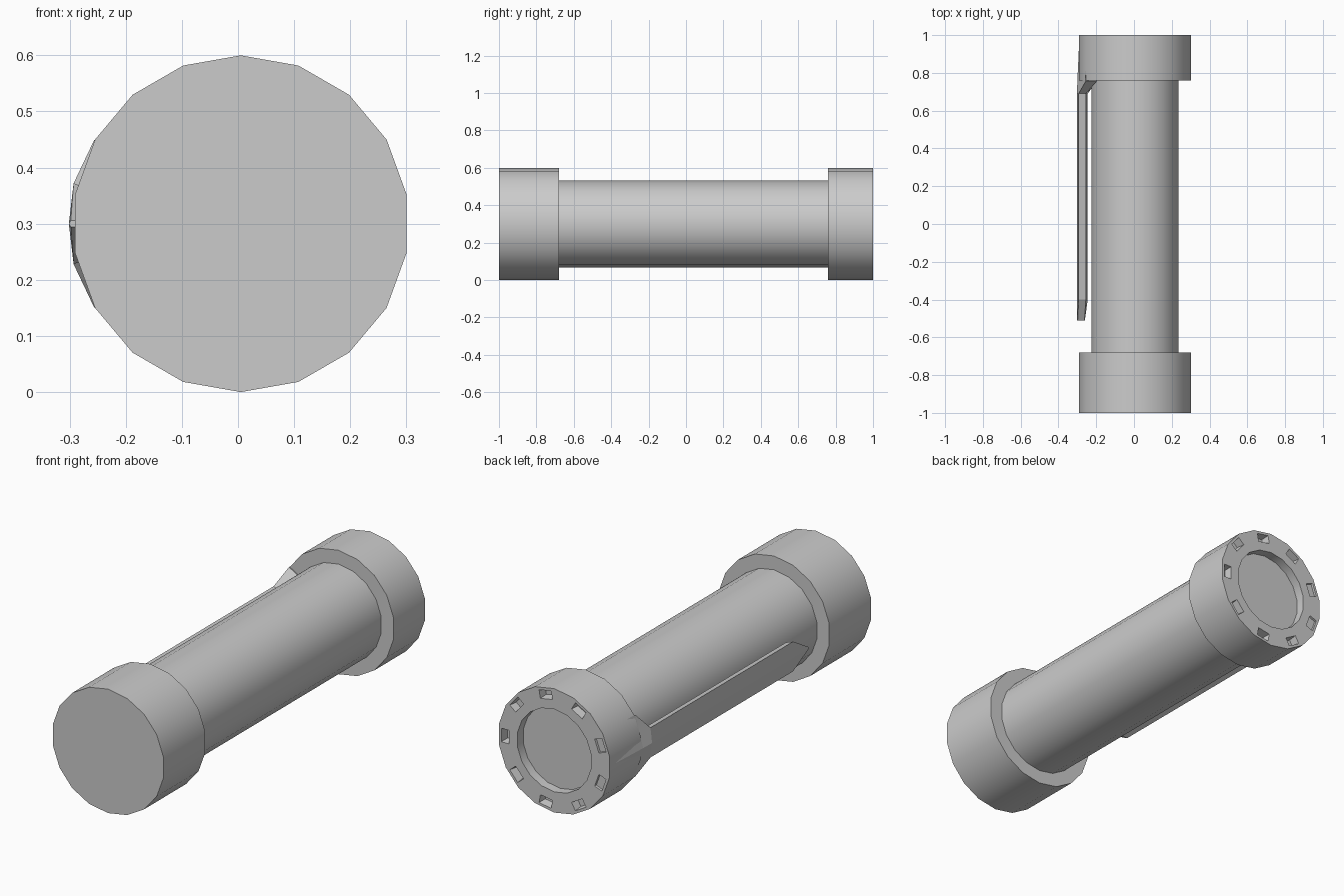
import bpy, bmesh
from math import cos, sin, radians

if "Cube" in bpy.data.objects:
    bpy.data.objects.remove(bpy.data.objects["Cube"])

CX, CZ, SIDES = 0.005, 0.3, 18


def make_object(name, bm):
    bmesh.ops.recalc_face_normals(bm, faces=bm.faces[:])
    mesh = bpy.data.meshes.new(name)
    bm.to_mesh(mesh)
    bm.free()
    obj = bpy.data.objects.new(name, mesh)
    bpy.context.collection.objects.link(obj)
    return obj


def loft(bm, sections):
    """Skin a list of equal-length closed sections and cap both ends."""
    rings = [[bm.verts.new(p) for p in s] for s in sections]
    for a, b in zip(rings, rings[1:]):
        n = len(a)
        for i in range(n):
            bm.faces.new((a[i], a[(i + 1) % n], b[(i + 1) % n], b[i]))
    bm.faces.new(rings[0])
    bm.faces.new(rings[-1])


def circle(r, y):
    # a flat side faces straight along x
    angles = [radians(10 + 360 / SIDES * i) for i in range(SIDES)]
    return [(CX + r * cos(a), y, CZ + r * sin(a)) for a in angles]


def activate(obj):
    bpy.ops.object.select_all(action='DESELECT')
    obj.select_set(True)
    bpy.context.view_layer.objects.active = obj


# Tube with both end caps and the lens recess
profile = [(0.3, -1), (0.3, -0.68), (0.233, -0.68), (0.233, 0.76),
           (0.3, 0.76), (0.3, 1), (0.2, 1), (0.2, 0.955)]
bm = bmesh.new()
loft(bm, [circle(r, y) for r, y in profile])
tube = make_object("tube_with_end_caps", bm)

# Nine tapered notches around the rim of the recessed end
bm = bmesh.new()
for k in range(9):
    a = radians(40 * k)
    ca, sa = cos(a), sin(a)

    def notch(y, grow):
        pts = [(0.242 - grow, -0.033 - grow), (0.283 + grow, -0.033 - grow),
               (0.283 + grow, 0.033 + grow), (0.242 - grow, 0.033 + grow)]
        return [(CX + r * ca - t * sa, y, CZ + r * sa + t * ca) for r, t in pts]

    loft(bm, [notch(0.96, -0.005), notch(1.01, 0.001)])
cutter = make_object("notch_cutter", bm)
cutter.hide_render = True

mod = tube.modifiers.new("notches", 'BOOLEAN')
mod.operation = 'DIFFERENCE'
mod.solver = 'EXACT'
mod.object = cutter
activate(tube)
bpy.ops.object.modifier_apply(modifier=mod.name)
bpy.data.objects.remove(cutter)
bpy.ops.object.shade_smooth_by_angle(angle=radians(30))


# Pocket clip: ridged bar flaring into the cap and ending in a point
def clip_section(y, edge, spine, inner_edge, inner_spine, tip=None):
    (ex, eh), (ix, ih) = edge, inner_edge
    return [(ex, y, CZ + eh), (spine, tip or y, CZ), (ex, y, CZ - eh),
            (ix, y, CZ - ih), (inner_spine, tip or y, CZ), (ix, y, CZ + ih)]


bm = bmesh.new()
loft(bm, [
    clip_section(0.99, (-0.252, 0.148), -0.289, (-0.21, 0.12), -0.23),
    clip_section(0.755, (-0.256, 0.15), -0.3, (-0.198, 0.117), -0.222),
    clip_section(0.69, (-0.293, 0.072), -0.3015, (-0.255, 0.058), -0.245),
    clip_section(-0.40, (-0.293, 0.072), -0.3015, (-0.255, 0.058), -0.245),
    clip_section(-0.51, (-0.298, 0.006), -0.3015, (-0.262, 0.005), -0.26),
])
clip = make_object("pocket_clip", bm)
